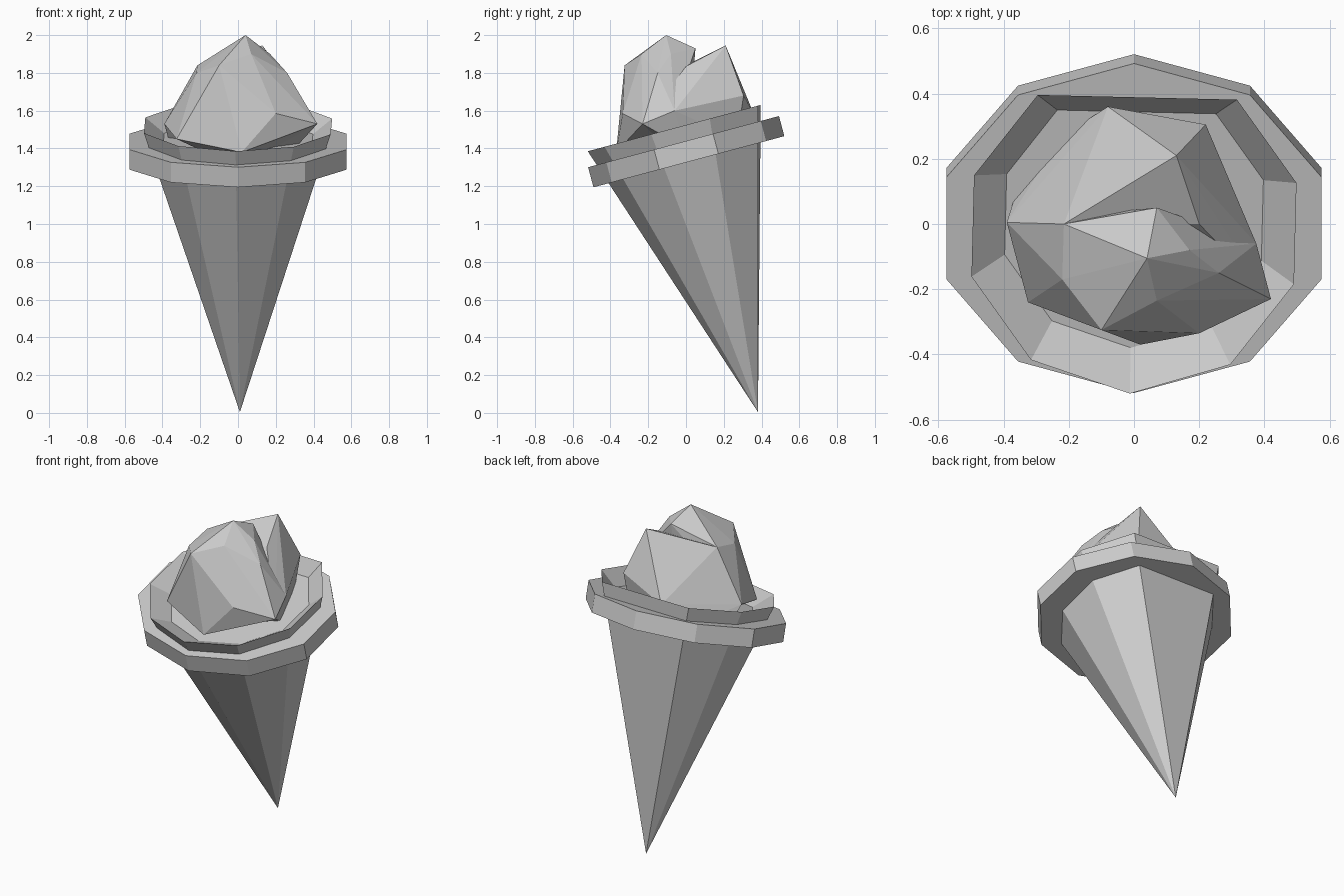
import bpy
import bmesh
from math import sin, cos, radians
from mathutils import Matrix, Vector

cube = bpy.data.objects.get("Cube")
if cube:
    bpy.data.objects.remove(cube, do_unlink=True)

grey = bpy.data.materials.new("plain grey")
grey.use_nodes = True
grey.diffuse_color = (0.6, 0.6, 0.6, 1)
grey.node_tree.nodes["Principled BSDF"].inputs["Base Color"].default_value = (0.6, 0.6, 0.6, 1)

# Shared leaning frame: origin at the centre of the collar's top
LEAN = Matrix.Translation((0, -0.013, 1.436)) @ Matrix.Rotation(radians(15), 4, 'X')


def finish(name, bm, matrix=None):
    bmesh.ops.recalc_face_normals(bm, faces=bm.faces)
    if matrix:
        bm.transform(matrix)
    mesh = bpy.data.meshes.new(name)
    bm.to_mesh(mesh)
    bm.free()
    mesh.materials.append(grey)
    obj = bpy.data.objects.new(name, mesh)
    bpy.context.collection.objects.link(obj)
    return obj


def ring(bm, steps, rx, ry, z, y=0, turn=0):
    """Points at tenths of a circle, counted from the front."""
    angles = [radians(36 * s + turn) for s in steps]
    return [bm.verts.new((rx * sin(a), y - ry * cos(a), z)) for a in angles]


def fan(bm, loop, tip):
    for a, b in zip(loop, loop[1:] + loop[:1]):
        bm.faces.new((a, b, tip))


def hull(name, points):
    bm = bmesh.new()
    for p in points:
        bm.verts.new(p)
    result = bmesh.ops.convex_hull(bm, input=bm.verts)
    spare = [v for v in bm.verts if not v.link_faces]
    bmesh.ops.delete(bm, geom=spare, context='VERTS')
    return finish(name, bm)


# Cone: ten-sided with the back corner left out, hollow at the top
bm = bmesh.new()
rim = ring(bm, range(-4, 5), 0.52, 0.52, 0.082, 0.017, -1.4)
fan(bm, rim, bm.verts.new((0.01, 0.01, -1.485)))
fan(bm, rim, bm.verts.new((0, 0.103, -0.32)))
finish("cone", bm, LEAN)

# Collar: solid ten-sided band around the cone
bm = bmesh.new()
low = ring(bm, range(10), 0.605, 0.523, -0.11)
top = ring(bm, range(10), 0.605, 0.523, 0)
bm.faces.new(low)
bm.faces.new(top)
for i in range(10):
    j = (i + 1) % 10
    bm.faces.new((low[i], low[j], top[j], top[i]))
finish("collar", bm, LEAN)

# Corners shared by the two lumps of the scoop
left_crest = (-0.215, 0, 1.84)
left_side = (-0.39, 0.005, 1.53)
right_side = (0.375, -0.06, 1.6)
right_point = (0.42, -0.23, 1.53)
base = (0, 0, 1.3)
shared = [left_crest, left_side, right_side, right_point, base]

# Front lump with the peak
hull("scoop_front", shared + [
    (0.04, -0.105, 2.0), (0.07, -0.235, 1.9), (-0.22, -0.17, 1.8),
    (-0.1, -0.325, 1.84), (0.17, -0.08, 1.9), (0.26, -0.15, 1.8),
    (0.2, -0.335, 1.585), (0.02, -0.37, 1.38), (-0.325, -0.24, 1.45),
    (0.07, 0.05, 1.93)])

# Back lump, parted from the front one by a valley
hull("scoop_back", shared + [
    (0.13, 0.21, 1.945), (0.2, 0, 1.835), (0.22, 0.305, 1.68),
    (-0.08, 0.36, 1.58), (-0.22, 0.27, 1.45), (-0.36, 0.1, 1.42),
    (0.2, 0.27, 1.45), (0.3, 0, 1.4)])
